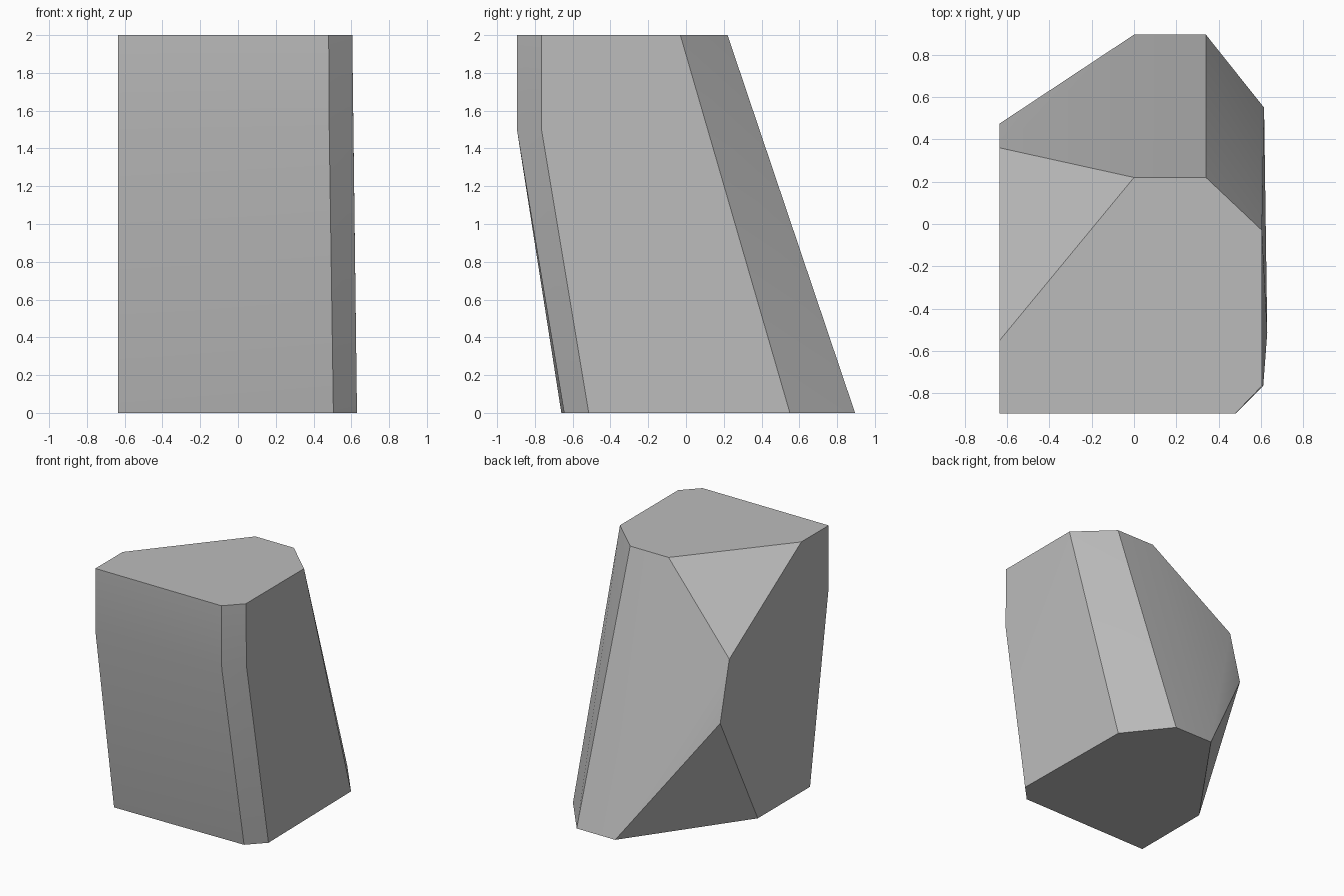
import bpy, bmesh, math

if "Cube" in bpy.data.objects:
    bpy.data.objects.remove(bpy.data.objects["Cube"], do_unlink=True)

# One stone grey
stone = bpy.data.materials.new("stone grey")
stone.use_nodes = True
grey = (0.5, 0.5, 0.5, 1)
stone.diffuse_color = grey
stone.node_tree.nodes["Principled BSDF"].inputs["Base Color"].default_value = grey

SIDE = -0.635  # flat cut side of the rock

# Top outline, the bend in the front, the foot outline, and the rear shoulder
rings = {
    2.0: [(SIDE, -0.895), (0.48, -0.895), (0.605, -0.765), (0.605, -0.03),
          (0.34, 0.22), (0, 0.22), (SIDE, -0.55)],
    1.5: [(SIDE, -0.895), (0.483, -0.895), (0.611, -0.765)],
    1.41: [(SIDE, 0.36)],
    0.94: [(SIDE, 0.475)],
    0.0: [(SIDE, -0.66), (0.505, -0.645), (0.63, -0.515), (0.615, 0.55),
          (0.34, 0.895), (0, 0.895), (SIDE, 0)],
}

# Faceted rock: convex skin around the outlines
bm = bmesh.new()
for z, outline in rings.items():
    for x, y in outline:
        bm.verts.new((x, y, z))
bmesh.ops.convex_hull(bm, input=bm.verts[:])
bmesh.ops.dissolve_limit(bm, angle_limit=math.radians(0.5),
                         verts=bm.verts[:], edges=bm.edges[:])
bmesh.ops.recalc_face_normals(bm, faces=bm.faces[:])

mesh = bpy.data.meshes.new("rock_block")
bm.to_mesh(mesh)
bm.free()
mesh.materials.append(stone)
rock = bpy.data.objects.new("rock_block", mesh)
bpy.context.collection.objects.link(rock)

# Soft shading over the shallow bends, crisp main edges
bpy.context.view_layer.objects.active = rock
rock.select_set(True)
bpy.ops.object.shade_smooth_by_angle(angle=math.radians(30))
